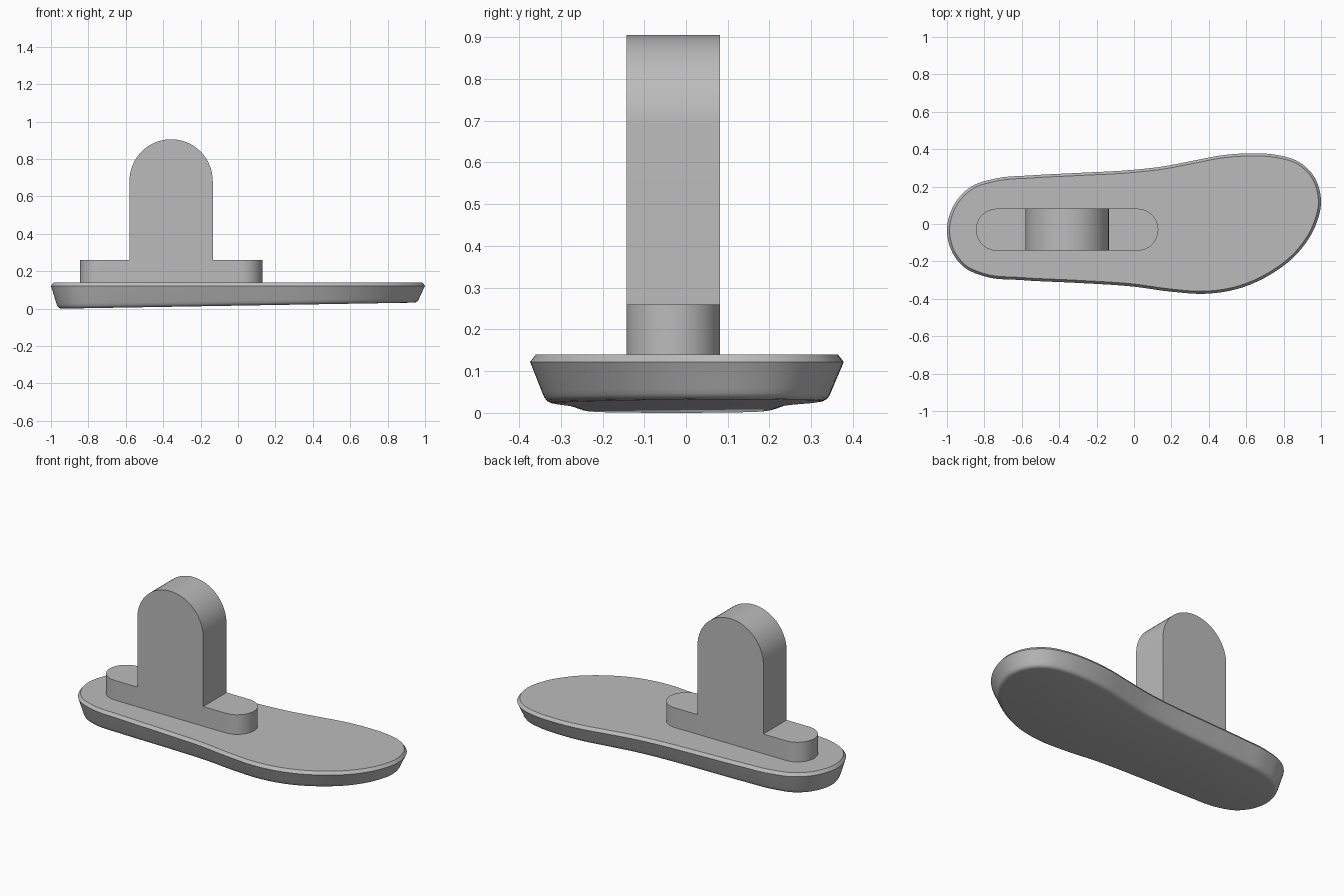
import bpy, bmesh, math
from mathutils import Vector

if "Cube" in bpy.data.objects:
    bpy.data.objects.remove(bpy.data.objects["Cube"])

grey = bpy.data.materials.new("plain grey")
grey.use_nodes = True
colour = (0.5, 0.5, 0.5, 1)
grey.diffuse_color = colour
grey.node_tree.nodes["Principled BSDF"].inputs["Base Color"].default_value = colour


def loft(name, rings):
    """Skin closed rings of equal length and cap both ends."""
    bm = bmesh.new()
    loops = [[bm.verts.new(p) for p in ring] for ring in rings]
    n = len(loops[0])
    for a, b in zip(loops, loops[1:]):
        for i in range(n):
            j = (i + 1) % n
            bm.faces.new((a[i], a[j], b[j], b[i]))
    bm.faces.new(loops[0][::-1])
    bm.faces.new(loops[-1])
    bmesh.ops.recalc_face_normals(bm, faces=bm.faces)
    mesh = bpy.data.meshes.new(name)
    bm.to_mesh(mesh)
    bm.free()
    mesh.materials.append(grey)
    obj = bpy.data.objects.new(name, mesh)
    bpy.context.collection.objects.link(obj)
    bpy.ops.object.select_all(action='DESELECT')
    obj.select_set(True)
    bpy.context.view_layer.objects.active = obj
    bpy.ops.object.shade_smooth_by_angle(angle=math.radians(28))
    return obj


def smooth_loop(points, steps):
    """Closed curve through the points."""
    pts = [Vector(p) for p in points]
    n, out = len(pts), []
    for i in range(n):
        a, b, c, d = (pts[(i + k) % n] for k in (-1, 0, 1, 2))
        # chord-scaled tangents keep uneven spacing smooth
        ab, bc, cd = (b - a).length, (c - b).length, (d - c).length
        m1 = ((b - a) / ab * bc + (c - b) / bc * ab) / (ab + bc) * bc
        m2 = ((c - b) / bc * cd + (d - c) / cd * bc) / (bc + cd) * bc
        for s in range(steps):
            t = s / steps
            out.append(b * (2*t**3 - 3*t**2 + 1) + m1 * (t**3 - 2*t**2 + t)
                       + c * (3*t**2 - 2*t**3) + m2 * (t**3 - t**2))
    return out


def inset(loop, dist):
    n, out = len(loop), []
    for i, p in enumerate(loop):
        t = (loop[(i + 1) % n] - loop[i - 1]).normalized()
        out.append(p + Vector((-t.y, t.x)) * dist)
    return out


def arc(cx, cy, r, start, end, steps=24):
    return [(cx + r * math.cos(a), cy + r * math.sin(a)) for a in
            (math.radians(start + (end - start) * i / steps) for i in range(steps + 1))]


# Sole: foot-shaped outline, counter-clockwise from the toe
outline = smooth_loop([
    (1.0, .12), (.965, .25), (.88, .333), (.77, .368), (.63, .378), (.47, .367),
    (.3, .335), (.15, .307), (0, .29), (-.3, .273), (-.55, .26), (-.74, .243),
    (-.87, .2), (-.955, .115), (-1.0, -.03), (-.97, -.155), (-.91, -.23),
    (-.8, -.28), (-.6, -.3), (-.3, -.315), (0, -.335), (.2, -.362),
    (.38, -.373), (.55, -.348), (.73, -.27), (.88, -.15), (.97, -.01)], 6)


def bottom(x):
    return 0.017 * (x + 0.945)


rings = []
# Rounded lower rim following the tilted underside
for dist, lift in ((.06, 0), (.049, .002), (.04, .007), (.034, .015), (.029, .027)):
    rings.append([(p.x, p.y, bottom(p.x) + lift) for p in inset(outline, dist)])
# Flared wall and bevelled top edge
for dist, z in ((0, .122), (.014, .14)):
    rings.append([(p.x, p.y, z) for p in inset(outline, dist)])
loft("sole", rings)

# Mounting base: rounded slot shape
front, back = -.143, .082
r = (back - front) / 2
mid = (back + front) / 2
slot = arc(.13 - r, mid, r, -90, 90) + arc(-.845 + r, mid, r, 90, 270)
loft("mounting_base", [[(x, y, z) for x, y in slot] for z in (.14, .26)])

# Upright tab with a round top, flush with the base
tab = [(-.58, .26), (-.135, .26)] + arc(-.3575, .683, .2225, 0, 180, 32)
loft("upright_tab", [[(x, y, z) for x, z in tab] for y in (front, back)])
